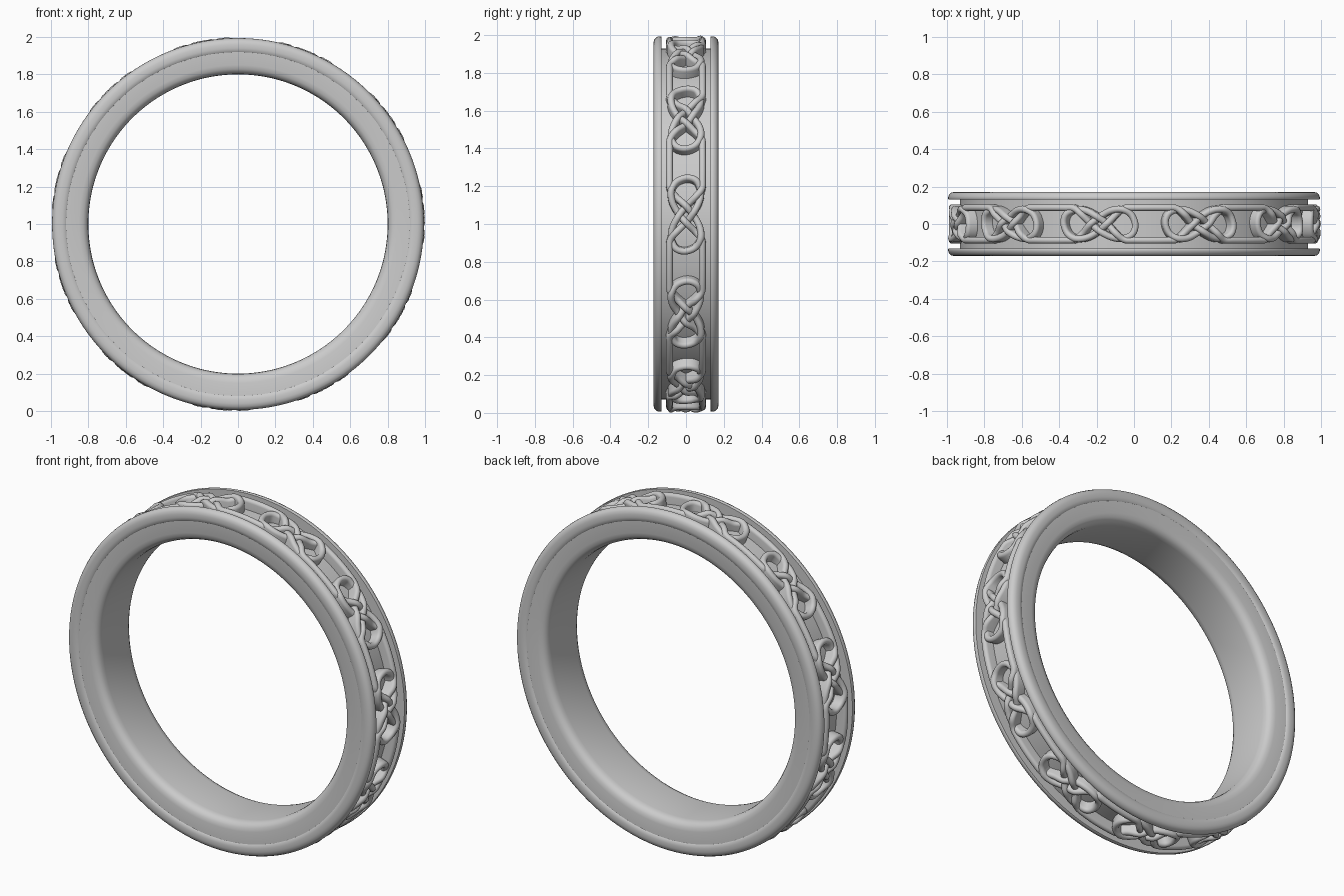
import bpy, bmesh, math
from mathutils import Vector

if "Cube" in bpy.data.objects:
    bpy.data.objects.remove(bpy.data.objects["Cube"])

KNOTS = 11
STEP = 2 * math.pi / KNOTS
START = math.radians(3)          # angle of the first knot


def place(a, y, r):
    """Ring axis runs along y, centre at z = 1."""
    return Vector((r * math.cos(a), y, 1 + r * math.sin(a)))


def finish(bm, name, angle):
    bmesh.ops.recalc_face_normals(bm, faces=bm.faces)
    mesh = bpy.data.meshes.new(name)
    bm.to_mesh(mesh)
    bm.free()
    obj = bpy.data.objects.new(name, mesh)
    bpy.context.collection.objects.link(obj)
    bpy.ops.object.select_all(action='DESELECT')
    obj.select_set(True)
    bpy.context.view_layer.objects.active = obj
    bpy.ops.object.shade_smooth_by_angle(angle=math.radians(angle))
    return obj


def skin(bm, rings):
    """Join closed rings of points into a closed tube."""
    vs = [[bm.verts.new(p) for p in ring] for ring in rings]
    n, m = len(vs), len(vs[0])
    for i in range(n):
        for j in range(m):
            k, l = (i + 1) % n, (j + 1) % m
            bm.faces.new((vs[i][j], vs[k][j], vs[k][l], vs[i][l]))


def lathe(name, profile, steps=192):
    bm = bmesh.new()
    skin(bm, [[place(2 * math.pi * i / steps, y, r) for r, y in profile]
              for i in range(steps)])
    return finish(bm, name, 35)


# Inner band: comfort-fit bore and the recessed floor behind the knots
half = [(0.80, 0.11), (0.803, 0.13), (0.812, 0.147), (0.828, 0.158),
        (0.85, 0.163), (0.925, 0.165), (0.93, 0.16)]
lathe("inner_band", half + [(r, -y) for r, y in reversed(half)])

# Raised rounded rims on both edges
rim = [(0.90, 0.13), (0.90, 0.163), (0.918, 0.164), (0.924, 0.169),
       (0.94, 0.172), (0.96, 0.172), (0.976, 0.168), (0.987, 0.159),
       (0.993, 0.146), (0.994, 0.136), (0.991, 0.13)]
lathe("front_rim", [(r, -y) for r, y in rim])
lathe("back_rim", rim)

# One end of a long knot link: distance from knot centre, y, over/under
end = [(-0.20, 0.087, 0), (-0.14, 0.083, 0), (-0.095, 0.05, -1),
       (-0.045, 0.0, 1), (0.01, -0.043, -1), (0.07, -0.073, 0),
       (0.13, -0.078, 1), (0.18, -0.05, 0), (0.202, 0.005, 0),
       (0.185, 0.055, 0), (0.13, 0.078, -1), (0.07, 0.07, 0),
       (0.01, 0.04, 1), (-0.045, 0.0, -1), (-0.095, -0.05, 1),
       (-0.14, -0.083, 0), (-0.20, -0.087, 0)]
H = STEP / 2
path = [Vector((H + u, y, h)) for u, y, h in end]
path += [Vector((-p.x, -p.y, p.z)) for p in path]


def smooth(points, cuts):
    """Closed Catmull-Rom curve through the points."""
    out, n = [], len(points)
    for i in range(n):
        a, b, c, d = (points[(i + k) % n] for k in (-1, 0, 1, 2))
        for j in range(cuts):
            t = j / cuts
            out.append(0.5 * (2 * b + (c - a) * t
                              + (2 * a - 5 * b + 4 * c - d) * t * t
                              + (3 * b - a - 3 * c + d) * t ** 3))
    return out


# Strand section: sideways offset and radius, deep wall with rounded top
W = 0.018
section = [(-W, 0.91)] + [(-W * math.cos(t), 0.972 + 0.018 * math.sin(t))
           for t in [math.pi * k / 8 for k in range(9)]] + [(W, 0.91)]

curve = smooth(path, 6)
for k in range(KNOTS):
    bm = bmesh.new()
    centre = START + H + k * STEP
    rings = []
    for i, p in enumerate(curve):
        d = curve[(i + 1) % len(curve)] - curve[i - 1]
        side = Vector((-d.y, d.x)).normalized()
        rings.append([place(centre + p.x + side.x * o, p.y + side.y * o,
                            r + (0.009 * p.z if r > 0.92 else 0))
                      for o, r in section])
    skin(bm, rings)
    finish(bm, f"knot_link_{k + 1}", 50)
